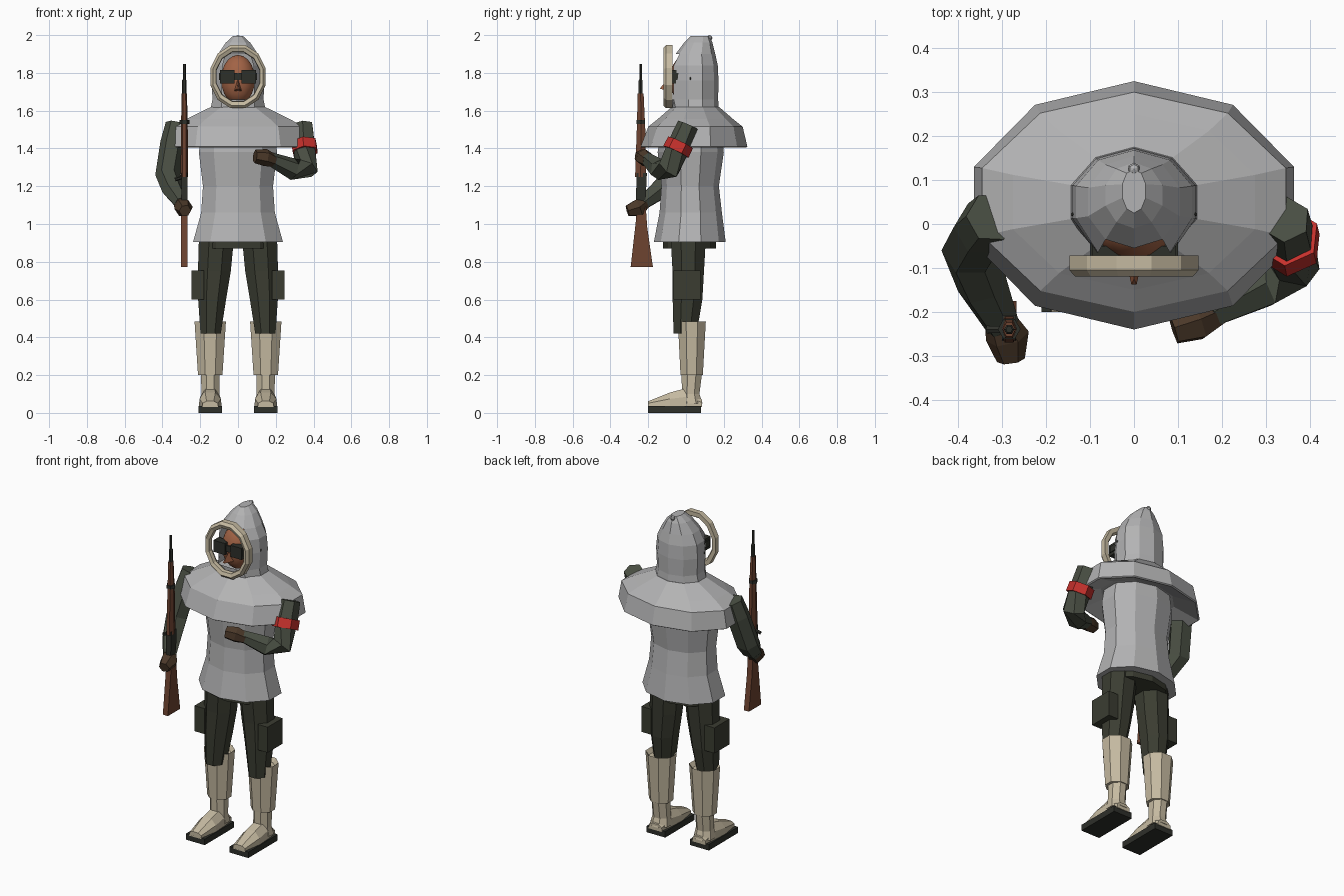
import bpy, bmesh, math
from mathutils import Vector

if "Cube" in bpy.data.objects:
    bpy.data.objects.remove(bpy.data.objects["Cube"])

def mat(name, r, g, b):
    m = bpy.data.materials.new(name)
    m.diffuse_color = (r, g, b, 1)
    m.use_nodes = True
    m.node_tree.nodes["Principled BSDF"].inputs["Base Color"].default_value = m.diffuse_color
    return m

GREY = mat("parka_grey", .45, .45, .455)
CREAM = mat("boot_cream", .56, .49, .355)
PANTS = mat("trouser_dark_olive", .043, .046, .031)
SLEEVE = mat("sleeve_olive", .066, .076, .055)
GLOVE = mat("glove_brown", .07, .04, .022)
WOOD = mat("rifle_wood", .155, .056, .03)
METAL = mat("dark_metal", .027, .029, .023)
RED = mat("armband_red", .56, .03, .025)
SKIN = mat("skin", .36, .125, .06)

def finish(bm, name, m):
    bmesh.ops.recalc_face_normals(bm, faces=bm.faces)
    me = bpy.data.meshes.new(name)
    bm.to_mesh(me)
    bm.free()
    me.materials.append(m)
    ob = bpy.data.objects.new(name, me)
    bpy.context.collection.objects.link(ob)
    return ob

def skin_rings(bm, rings, caps=(True, True), skip=()):
    """Bridge rings of points; skip holds (ring, side) faces left open."""
    vs = [[bm.verts.new(p) for p in r] for r in rings]
    n = len(vs[0])
    for i in range(len(vs) - 1):
        for j in range(n):
            if (i, j) not in skip:
                k = (j + 1) % n
                bm.faces.new((vs[i][j], vs[i][k], vs[i + 1][k], vs[i + 1][j]))
    if caps[0]:
        bm.faces.new(vs[0][::-1])
    if caps[1]:
        bm.faces.new(vs[-1])

def ellipse(z, cx, cy, rx, ry, n, off=0):
    """Horizontal ring whose first corner faces the front."""
    return [Vector((cx + rx * math.sin(a), cy - ry * math.cos(a), z))
            for a in (2 * math.pi * (j + off) / n for j in range(n))]

def loft(name, m, rows, n=10, off=0, caps=(True, True)):
    bm = bmesh.new()
    skin_rings(bm, [ellipse(*r, n, off) for r in rows], caps)
    return finish(bm, name, m)

def limb(name, m, pts, radii, ref, n=6, caps=(True, True)):
    """Tube through points with a radius at each."""
    bm, rings = bmesh.new(), []
    pts = [Vector(p) for p in pts]
    for i, p in enumerate(pts):
        t = (pts[min(i + 1, len(pts) - 1)] - pts[max(i - 1, 0)]).normalized()
        u = t.cross(Vector(ref)).normalized()
        v = t.cross(u)
        rings.append([p + radii[i] * (u * math.cos(a) + v * math.sin(a))
                      for a in (2 * math.pi * (j + .5) / n for j in range(n))])
    skin_rings(bm, rings, caps)
    return finish(bm, name, m)

def box(name, m, x0, x1, y0, y1, z0, z1):
    bm = bmesh.new()
    skin_rings(bm, [[(x0, y0, z), (x1, y0, z), (x1, y1, z), (x0, y1, z)] for z in (z0, z1)])
    return finish(bm, name, m)

def extrude_x(name, m, prof, x0, x1):
    """Side profile of (y, z) points given thickness along x."""
    bm = bmesh.new()
    skin_rings(bm, [[(x, y, z) for y, z in prof] for x in (x0, x1)])
    return finish(bm, name, m)

def ball(name, m, loc, scale, u=10, v=8):
    bm = bmesh.new()
    bmesh.ops.create_uvsphere(bm, u_segments=u, v_segments=v, radius=1)
    for w in bm.verts:
        w.co = Vector([w.co[i] * scale[i] + loc[i] for i in range(3)])
    return finish(bm, name, m)

# Parka body with flared skirt
loft("parka_body", GREY, [(.905, 0, .02, .25, .19), (1.06, 0, .025, .205, .165),
     (1.2, 0, .022, .195, .152), (1.38, 0, .025, .218, .175), (1.5, 0, .03, .2, .16)])

# Shoulder cape with underside
loft("shoulder_cape", GREY, [(1.46, 0, .03, .23, .17), (1.405, 0, .0425, .375, .275),
     (1.41, 0, .0425, .383, .2825), (1.515, 0, .05, .363, .25),
     (1.555, 0, .05, .29, .2), (1.62, 0, .05, .15, .125)])

# Hood, open at the front
rows = [(1.60, 0, .05, .155, .125), (1.66, 0, .05, .142, .12), (1.76, 0, .05, .147, .122),
        (1.84, 0, .05, .139, .118), (1.90, 0, .05, .11, .105),
        (1.96, 0, .065, .068, .075), (1.995, 0, .075, .028, .05)]
rings = [ellipse(*r, 10) for r in rows]
for r in rings[1:4]:
    for j in (1, 9):
        r[j].y = -.065
bm = bmesh.new()
skin_rings(bm, rings, (False, True), {(i, j) for i in (1, 2, 3) for j in (0, 9)})
finish(bm, "hood", GREY)
ball("hood_tip", GREY, (0, .125, 1.985), (.015, .015, .015), 6, 4)
for s in (1, -1):
    ball("hood_eyelet", METAL, (s * .137, .022, 1.77), (.006, .006, .008), 6, 4)

# Fur trim ring round the hood opening
bm = bmesh.new()
trim = []
N = 12
for i in range(N):
    a = 2 * math.pi * (i + .5) / N
    sect = [(1, -.105), (.91, -.12), (.79, -.112), (.77, -.09), (.84, -.072), (1, -.072)]
    trim.append([(.152 * k * math.sin(a), y, 1.78 + .173 * k * math.cos(a)) for k, y in sect])
skin_rings(bm, trim + [trim[0]], (False, False))
bmesh.ops.remove_doubles(bm, verts=bm.verts, dist=1e-5)
finish(bm, "fur_trim", CREAM)

# Face, nose and goggles
face = ball("face", SKIN, (0, 0, 1.765), (.092, .085, .13), 14, 10)
for p in face.data.polygons:
    p.use_smooth = True
bm = bmesh.new()
skin_rings(bm, [[(-.02, -.07, 1.705), (.02, -.07, 1.705), (0, -.07, 1.78)],
                [(-.006, -.138, 1.715), (.006, -.138, 1.715), (0, -.125, 1.735)]])
finish(bm, "nose", SKIN)
for s in (-1, 1):
    box("goggle_lens", METAL, *sorted((s * .018, s * .095)), -.1, -.05, 1.745, 1.815)
box("goggle_strap", METAL, -.1, .1, -.088, -.02, 1.762, 1.8)

# Lower body, mirrored
loft("pelvis", PANTS, [(.87, 0, .018, .2, .14), (.95, 0, .018, .2, .14)])
for s in (-1, 1):
    loft("trouser_leg", PANTS, [(.42, s * .145, -.005, .058, .066), (.6, s * .137, .008, .08, .085),
         (.75, s * .125, .012, .094, .09), (.91, s * .115, .012, .1, .1)], 8, .5)
    box("thigh_pouch", PANTS, *sorted((s * .18, s * .246)), -.067, .078, .6, .755)
    loft("boot_shaft", CREAM, [(.05, s * .147, .03, .062, .062), (.1, s * .146, .025, .052, .05),
         (.2, s * .147, .03, .052, .058), (.2, s * .147, .03, .07, .064),
         (.485, s * .147, .031, .09, .08), (.46, s * .147, .031, .07, .062)], 8, .5)
    bm = bmesh.new()  # foot upper: tapered sections from heel to toe
    skin_rings(bm, [[(s * .147 + x * w, y, z) for x, z in
                     ((-1, .03), (1, .03), (.95, .5 * h + .02), (.45, h), (-.45, h), (-.95, .5 * h + .02))]
                    for y, w, h in ((.085, .045, .07), (.0, .055, .13), (-.085, .06, .108), (-.2, .042, .062))])
    finish(bm, "boot_foot", CREAM)
    box("boot_sole", METAL, s * .147 - .063, s * .147 + .063, -.2, .08, 0, .037)

# Arm holding the rifle
limb("rifle_arm", SLEEVE, [(-.325, .015, 1.53), (-.345, -.01, 1.43), (-.372, -.06, 1.26),
     (-.345, -.14, 1.18), (-.3, -.23, 1.11)], [.058, .066, .066, .058, .04], (1, 0, 0))
limb("rifle_hand", GLOVE, [(-.305, -.215, 1.115), (-.288, -.255, 1.085), (-.28, -.31, 1.07)],
     [.036, .05, .032], (1, 0, 0))

# Bent arm with armband
limb("bent_arm", SLEEVE, [(.345, .01, 1.525), (.352, -.035, 1.42), (.36, -.09, 1.295),
     (.29, -.14, 1.29), (.17, -.205, 1.345)], [.056, .062, .066, .058, .036], (0, 1, .4))
limb("bent_hand", GLOVE, [(.19, -.2, 1.335), (.145, -.222, 1.352), (.09, -.24, 1.358)],
     [.034, .046, .036], (0, 1, .4))
limb("armband", RED, [(.35, -.029, 1.432), (.355, -.053, 1.382)], [.073, .074], (0, 1, .4))
box("sleeve_badge", GREY, .348, .36, -.056, -.048, 1.47, 1.485)

# Rifle: barrel, wooden fore-end, receiver, butt
RX = -.284
def gun_tube(name, m, rows):
    loft(name, m, [(z, RX, y, r, r) for z, y, r in rows], 6, .5)
gun_tube("rifle_barrel", METAL, [(1.6, -.24, .012), (1.76, -.24, .012), (1.765, -.24, .008), (1.846, -.24, .008)])
loft("rifle_fore_end", WOOD, [(1.25, RX, -.24, .02, .034), (1.5, RX, -.238, .018, .026),
     (1.69, RX, -.24, .014, .018)], 6, .5)
gun_tube("barrel_band", METAL, [(1.53, -.239, .026), (1.55, -.239, .026)])
extrude_x("rifle_receiver", METAL, [(-.265, 1.1), (-.215, 1.1), (-.207, 1.27), (-.262, 1.27)], RX - .016, RX + .016)
limb("bolt_handle", METAL, [(RX, -.24, 1.25), (RX - .05, -.24, 1.235)], [.008, .01], (0, 0, 1))
extrude_x("rifle_butt", WOOD, [(-.293, .772), (-.175, .772), (-.205, .98), (-.215, 1.12),
          (-.26, 1.12), (-.265, 1.02)], RX - .017, RX + .017)
